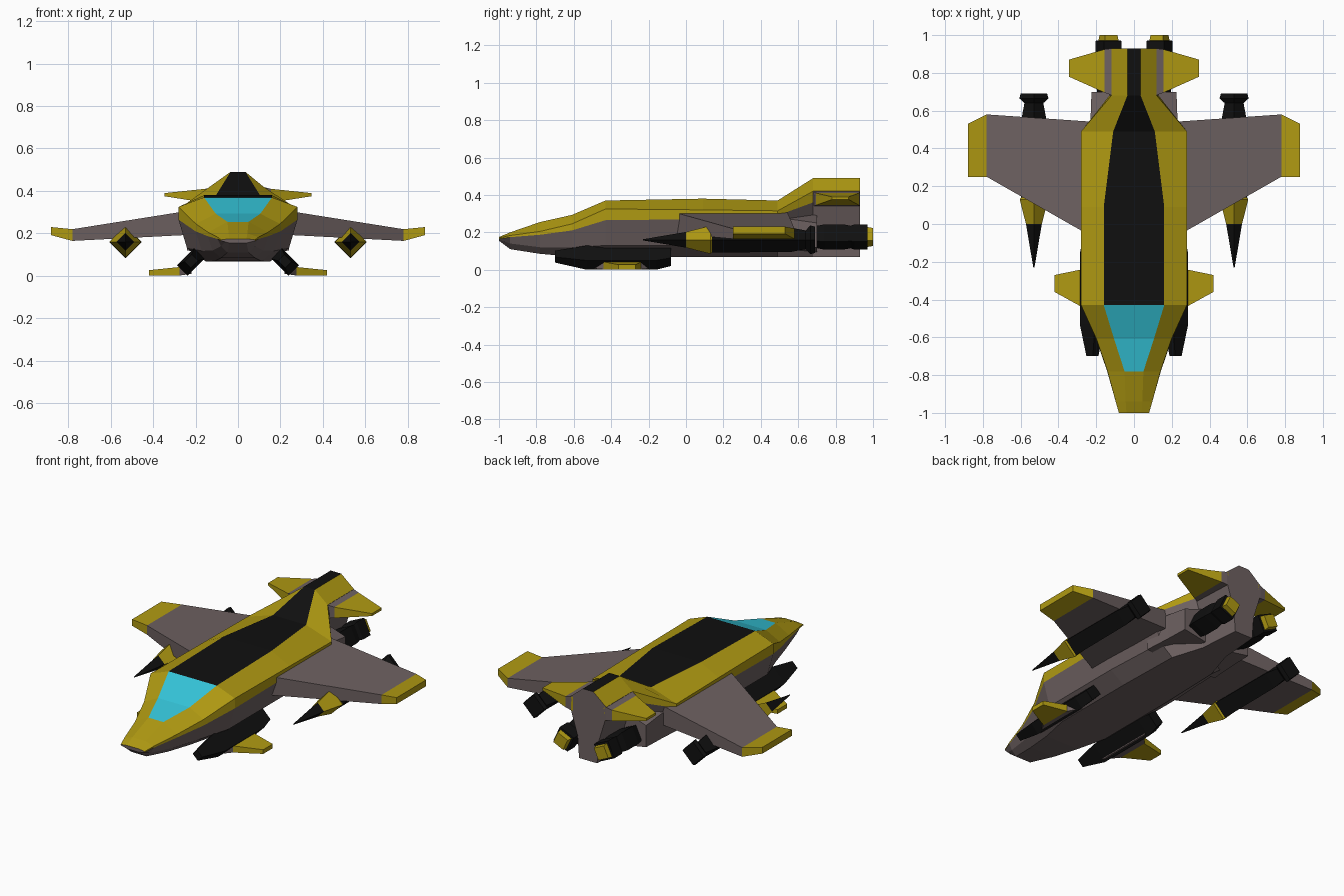
import bpy, bmesh, math

if "Cube" in bpy.data.objects:
    bpy.data.objects.remove(bpy.data.objects["Cube"])


def material(name, rgb):
    m = bpy.data.materials.new(name)
    m.diffuse_color = (*rgb, 1)
    m.use_nodes = True
    m.node_tree.nodes["Principled BSDF"].inputs["Base Color"].default_value = m.diffuse_color
    return m


YELLOW = material("yellow", (0.43, 0.32, 0.006))
BLACK = material("black", (0.005, 0.005, 0.005))
GREY = material("warm_grey", (0.155, 0.12, 0.12))
CYAN = material("glass", (0.035, 0.56, 0.70))
MATS = [YELLOW, BLACK, GREY, CYAN]


def loft(name, rings, pick, mirror=False):
    """Skin closed rings; pick(segment, strip) gives the face material."""
    bm = bmesh.new()
    vs = [[bm.verts.new(p) for p in r] for r in rings]
    n = len(vs[0])
    for s in range(len(vs) - 1):
        for k in range(n):
            j = (k + 1) % n
            f = bm.faces.new((vs[s][k], vs[s][j], vs[s + 1][j], vs[s + 1][k]))
            f.material_index = MATS.index(pick(s, k))
    for ring, s in ((vs[0], 0), (vs[-1], len(vs) - 2)):
        f = bm.faces.new(ring)
        f.material_index = MATS.index(pick(s, n // 2))
    bmesh.ops.recalc_face_normals(bm, faces=bm.faces)
    me = bpy.data.meshes.new(name)
    bm.to_mesh(me)
    bm.free()
    for m in MATS:
        me.materials.append(m)
    ob = bpy.data.objects.new(name, me)
    bpy.context.collection.objects.link(ob)
    if mirror:
        ob.modifiers.new("mirror", "MIRROR").use_mirror_merge = False
    return ob


def box_ring(y, cx, cz, hw, hh, angle):
    """Rectangle facing y, turned about the y axis."""
    c, s = math.cos(angle), math.sin(angle)
    return [(cx + a * hw * c - b * hh * s, y, cz + a * hw * s + b * hh * c)
            for a, b in ((1, 1), (-1, 1), (-1, -1), (1, -1))]


def blade_ring(x, y0, y1, z0, z1):
    """Rectangle facing x, for wings."""
    return [(x, y0, z0), (x, y1, z0), (x, y1, z1), (x, y0, z1)]


# Hull: half sections from top edge, upper chine, colour line, lower chine, belly
hull = [
    (-1.00, (.04, .175), (.08, .17), (.08, .165), (.06, .16), (.04, .155)),
    (-0.94, (.044, .20), (.097, .183), (.097, .174), (.08, .14), (.05, .11)),
    (-0.78, (.05, .255), (.14, .205), (.142, .187), (.12, .12), (.08, .085)),
    (-0.61, (.105, .293), (.198, .245), (.20, .21), (.17, .118), (.11, .07)),
    (-0.43, (.16, .37), (.28, .325), (.28, .265), (.24, .13), (.15, .067)),
    (0.09, (.16, .38), (.28, .32), (.28, .27), (.24, .13), (.15, .067)),
    (0.49, (.11, .37), (.28, .315), (.28, .29), (.22, .13), (.14, .067)),
    (0.68, (.035, .49), (.12, .42), (.13, .36), (.08, .20), (.08, .067)),
    (0.93, (.035, .49), (.12, .42), (.12, .36), (.07, .20), (.06, .067)),
]
rings = []
for y, *half in hull:
    rings.append([(x, y, z) for x, z in half] +
                 [(-x, y, z) for x, z in reversed(half)])


def hull_colour(s, k):
    if k == 9:
        return YELLOW if s < 2 else CYAN if s < 4 else BLACK
    if k in (0, 8):
        return YELLOW
    if k in (1, 7):
        return GREY if s == 7 else YELLOW
    return GREY


loft("hull", rings, hull_colour)

# Grey shoulders that carry the rear engines
loft("engine_shoulder",
     [[(.05, y, .09), (w, y, .12), (w, y, h), (.05, y, h + .06)]
      for y, w, h in ((.40, .24, .26), (.56, .23, .27), (.70, .225, .25))],
     lambda s, k: GREY, True)

# Main wings with yellow tips
loft("wing", [blade_ring(.20, -.08, .54, .195, .312),
              blade_ring(.78, .25, .58, .165, .22),
              blade_ring(.88, .25, .53, .192, .23)],
     lambda s, k: YELLOW if s else GREY, True)

# Tail fins with a grey root stripe
loft("tail_fin", [blade_ring(.10, .68, .93, .34, .425),
                  blade_ring(.115, .68, .93, .34, .42),
                  blade_ring(.155, .695, .925, .345, .41),
                  blade_ring(.345, .78, .87, .375, .39)],
     lambda s, k: GREY if s == 1 else YELLOW, True)

# Wing cannons: spike, yellow collar, body and flared nozzle
cannon = [(-.23, .003), (0, .042), (.13, .075), (.14, .068), (.56, .065),
          (.64, .05), (.665, .077), (.69, .07)]
loft("wing_cannon",
     [box_ring(y, .53, .16, r * .707, r * .707, math.pi / 4) for y, r in cannon],
     lambda s, k: YELLOW if s in (1, 2) else BLACK, True)

# Rear engines with yellow exhausts
engine = [(.62, .04), (.66, .053), (.69, .053), (.70, .045), (.74, .051),
          (.84, .051), (.88, .045), (.90, .051), (.97, .051), (.971, .04), (1.0, .036)]
loft("rear_engine",
     [box_ring(y, .135, .175, r, r, math.radians(25)) for y, r in engine],
     lambda s, k: YELLOW if s > 8 else BLACK, True)

# Slanted lower pods
pod = [(-.70, .220, .07, .024, .021), (-.53, .222, .065, .057, .035),
       (-.16, .222, .065, .057, .035), (-.08, .222, .07, .040, .031)]
loft("lower_pod",
     [box_ring(y, x, z, a, b, math.radians(135)) for y, x, z, a, b in pod],
     lambda s, k: BLACK, True)

# Lower winglets with grey mounts
loft("lower_winglet", [blade_ring(.22, -.53, -.17, .01, .055),
                       blade_ring(.275, -.44, -.24, .002, .042),
                       blade_ring(.42, -.36, -.27, .002, .027)],
     lambda s, k: YELLOW if s else GREY, True)
